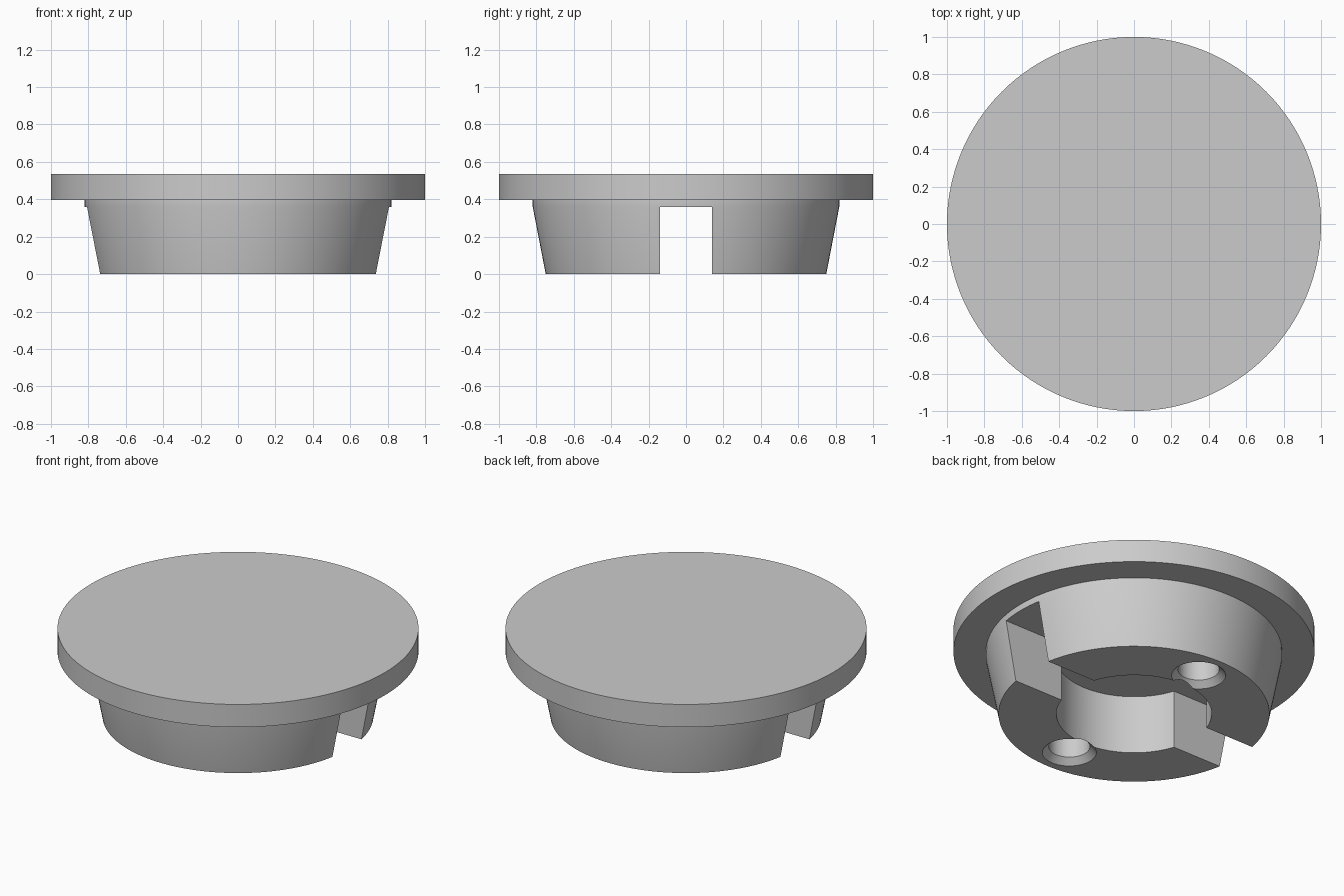
import bpy
import bmesh
import math
from mathutils import Matrix, Vector

cube = bpy.data.objects.get("Cube")
if cube:
    bpy.data.objects.remove(cube, do_unlink=True)

grey = bpy.data.materials.new("plain grey")
grey.use_nodes = True
colour = (0.6, 0.6, 0.6, 1.0)
grey.diffuse_color = colour
grey.node_tree.nodes["Principled BSDF"].inputs["Base Color"].default_value = colour


def add_object(name, bm):
    bmesh.ops.recalc_face_normals(bm, faces=bm.faces)
    mesh = bpy.data.meshes.new(name)
    bm.to_mesh(mesh)
    bm.free()
    mesh.materials.append(grey)
    obj = bpy.data.objects.new(name, mesh)
    bpy.context.collection.objects.link(obj)
    return obj


def lathe(name, profile, segments, centre=(0, 0)):
    """Closed solid of revolution from (radius, height) points, flat at both ends."""
    bm = bmesh.new()
    rings = []
    for radius, z in profile:
        ring = []
        for i in range(segments):
            a = 2 * math.pi * i / segments
            ring.append(bm.verts.new((centre[0] + radius * math.cos(a),
                                      centre[1] + radius * math.sin(a), z)))
        rings.append(ring)
    for low, high in zip(rings, rings[1:]):
        for i in range(segments):
            j = (i + 1) % segments
            bm.faces.new((low[i], low[j], high[j], high[i]))
    bm.faces.new(rings[0][::-1])
    bm.faces.new(rings[-1])
    return add_object(name, bm)


def box(name, size, centre):
    bm = bmesh.new()
    bmesh.ops.create_cube(bm, size=1, matrix=Matrix.LocRotScale(
        Vector(centre), None, Vector(size)))
    return add_object(name, bm)


# Tapered plug with a short straight collar and a wide flat cap
RECESS = 0.358
cap = lathe("plug_cap", [(0.75, 0), (0.82, 0.362), (0.82, 0.397),
                         (1, 0.397), (1, 0.536)], 128)

# Cutters: cross slot, round pocket, two countersunk holes
cutters = [
    box("slot_cutter", (2.4, 0.28, RECESS + 0.2), (0, 0, (RECESS - 0.2) / 2)),
    lathe("pocket_cutter", [(0.43, -0.15), (0.43, RECESS)], 96),
]
for side, label in ((1, "back"), (-1, "front")):
    cutters.append(lathe(label + "_hole_cutter",
                         [(0.15, -0.1), (0.15, 0), (0.114, 0.036), (0.114, RECESS)],
                         48, (0, side * 0.557)))

for cutter in cutters:
    cutter.hide_render = True
    cut = cap.modifiers.new(cutter.name, "BOOLEAN")
    cut.operation = "DIFFERENCE"
    cut.solver = "EXACT"
    cut.object = cutter

# Apply the cuts and remove the helpers
bpy.context.view_layer.update()
evaluated = cap.evaluated_get(bpy.context.evaluated_depsgraph_get())
result = bpy.data.meshes.new_from_object(evaluated)
cap.modifiers.clear()
cap.data = result
cap.data.name = "plug_cap"
for cutter in cutters:
    bpy.data.objects.remove(cutter, do_unlink=True)

# Smooth curved walls, sharp rims
bpy.ops.object.select_all(action="DESELECT")
cap.select_set(True)
bpy.context.view_layer.objects.active = cap
bpy.ops.object.shade_smooth_by_angle(angle=math.radians(20))
